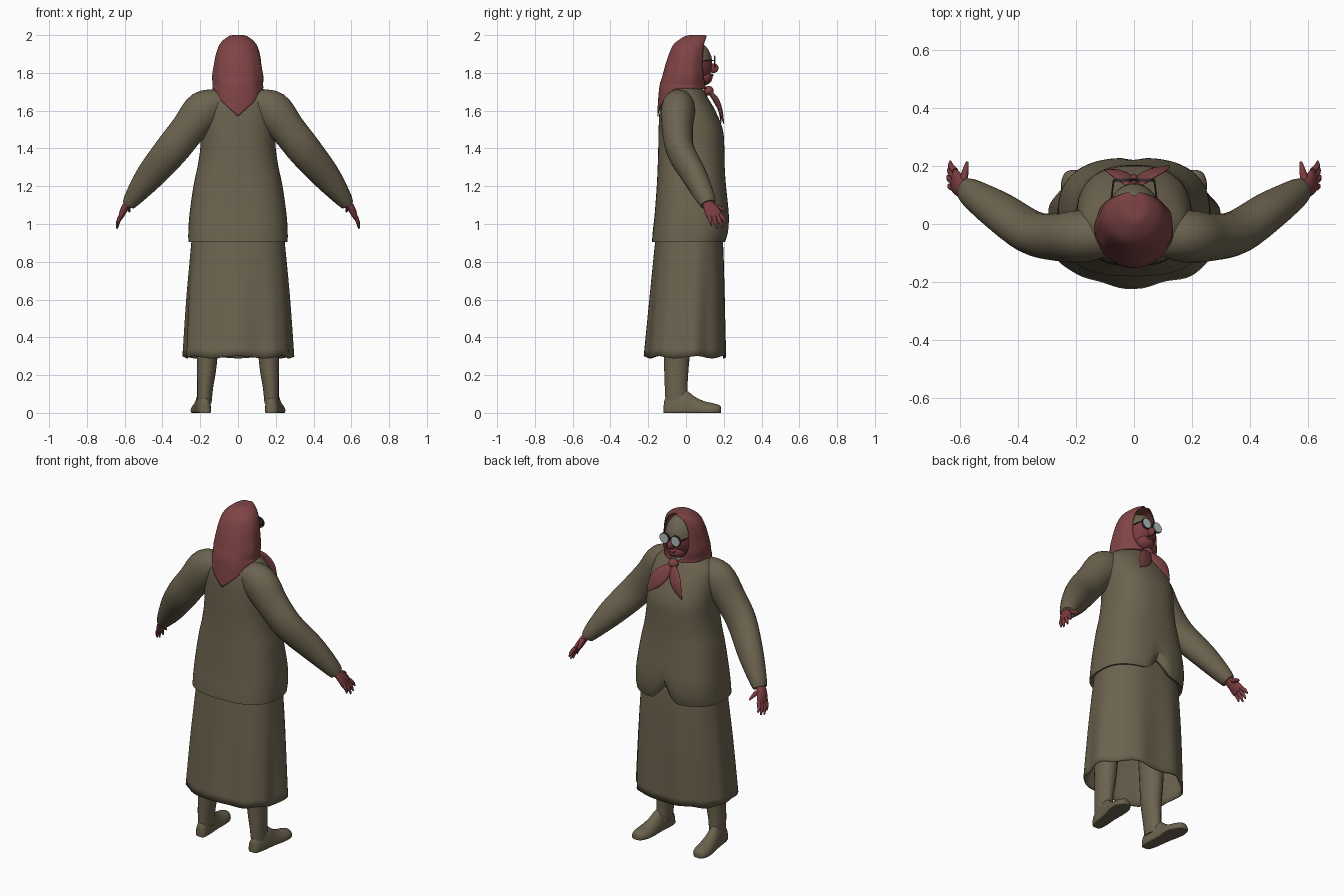
import bpy, bmesh, math
from mathutils import Vector

if "Cube" in bpy.data.objects:
    bpy.data.objects.remove(bpy.data.objects["Cube"])

def material(name, rgb):
    m = bpy.data.materials.new(name)
    m.diffuse_color = (*rgb, 1)
    m.use_nodes = True
    m.node_tree.nodes["Principled BSDF"].inputs["Base Color"].default_value = m.diffuse_color
    return m

CLOTH = material("olive cloth", (0.150, 0.125, 0.078))
SCARF = material("red scarf", (0.215, 0.058, 0.060))
SKIN = material("reddish skin", (0.200, 0.045, 0.052))
FRAME = material("dark frame", (0.03, 0.028, 0.024))
LENS = material("pale lens", (0.45, 0.52, 0.52))

def finish(name, bm, mat, angle=50):
    bmesh.ops.recalc_face_normals(bm, faces=bm.faces[:])
    me = bpy.data.meshes.new(name)
    bm.to_mesh(me)
    bm.free()
    me.materials.append(mat)
    ob = bpy.data.objects.new(name, me)
    bpy.context.collection.objects.link(ob)
    bpy.ops.object.select_all(action='DESELECT')
    ob.select_set(True)
    bpy.context.view_layer.objects.active = ob
    bpy.ops.object.shade_smooth_by_angle(angle=math.radians(angle))
    return ob

def spline(rows, n=4):
    """Catmull-Rom interpolation of rows of numbers."""
    out = []
    for i in range(len(rows) - 1):
        p0, p1, p2 = rows[max(i - 1, 0)], rows[i], rows[i + 1]
        p3 = rows[min(i + 2, len(rows) - 1)]
        for k in range(n):
            t = k / n
            out.append([0.5 * (2 * b + (c - a) * t + (2 * a - 5 * b + 4 * c - d) * t * t
                               + (3 * b - a - 3 * c + d) * t ** 3)
                        for a, b, c, d in zip(p0, p1, p2, p3)])
    return out + [list(rows[-1])]

def loft(name, rings, mat, closed=True, caps=(True, True), angle=50):
    bm = bmesh.new()
    vs = [[bm.verts.new(p) for p in r] for r in rings]
    n = len(rings[0])
    for a, b in zip(vs, vs[1:]):
        for i in range(n if closed else n - 1):
            j = (i + 1) % n
            bm.faces.new((a[i], a[j], b[j], b[i]))
    if caps[0]:
        bm.faces.new(vs[0])
    if caps[1]:
        bm.faces.new(vs[-1])
    return finish(name, bm, mat, angle)

def oval(z, rx, yb, yf, p=2.0, n=64):
    """Horizontal superellipse between yb and yf."""
    c, ry, out = (yb + yf) / 2, (yf - yb) / 2, []
    for i in range(n):
        a = math.tau * i / n
        ca, sa = math.cos(a), math.sin(a)
        out.append(Vector((math.copysign(rx * abs(ca) ** (2 / p), ca),
                           c + math.copysign(ry * abs(sa) ** (2 / p), sa), z)))
    return out

def sweep(name, path, mat, n=20, steps=4):
    """Tube through rows (x, y, z, thin radius, wide radius)."""
    rows = spline(path, steps)
    pts = [Vector(r[:3]) for r in rows]
    rings = []
    for i, r in enumerate(rows):
        t = (pts[min(i + 1, len(pts) - 1)] - pts[max(i - 1, 0)]).normalized()
        u = t.cross(Vector((0, 1, 0))).normalized()
        v = t.cross(u)
        rings.append([pts[i] + u * r[3] * math.cos(math.tau * k / n)
                      + v * r[4] * math.sin(math.tau * k / n) for k in range(n)])
    return loft(name, rings, mat)

def ball(name, c, s, mat):
    bm = bmesh.new()
    bmesh.ops.create_uvsphere(bm, u_segments=32, v_segments=20, radius=1)
    for v in bm.verts:
        v.co = Vector([c[i] + s[i] * v.co[i] for i in range(3)])
    return finish(name, bm, mat)

# Jacket: hem turns in to the skirt, two front lobes with a notch between
body = [(.915, .235, -.15, .19, 2.5), (.905, .263, -.18, .212, 2.6), (.96, .263, -.176, .226, 2.6),
        (1.05, .257, -.166, .227, 2.6), (1.2, .236, -.155, .212, 2.5), (1.3, .215, -.15, .205, 2.4),
        (1.4, .2, -.147, .203, 2.4), (1.5, .198, -.145, .195, 2.4), (1.6, .195, -.14, .155, 2.3),
        (1.67, .18, -.125, .115, 2.2), (1.715, .135, -.105, .09, 2), (1.74, .07, -.06, .065, 2)]
rings = [oval(*body[0])] + [oval(*r) for r in spline(body[1:], 4)]
for r in rings:
    for p in r:
        low = max(0, min(1, (1.12 - p.z) / .2))
        if p.y > 0:
            p.z += .085 * low * math.exp(-(p.x / .045) ** 2)
            p.y -= .02 * low * math.exp(-(p.x / .025) ** 2)
loft("jacket", rings, CLOTH, caps=(False, True))

# Skirt with folds deepening to the hem
rings = []
for z, rx, yb, yf in spline([(.98, .24, -.155, .19), (.85, .252, -.168, .2), (.6, .272, -.19, .207),
                             (.295, .288, -.215, .212)], 5):
    k = (.98 - z) / .68
    ring = oval(z, rx, yb, yf, 2.4, 96)
    for i, p in enumerate(ring):
        a = math.tau * i / 96
        f = 1 + .028 * k * math.sin(7 * a + .4) + .015 * k * math.sin(11 * a)
        p.x, p.y = p.x * f, p.y * f
        p.z += .006 * k ** 4 * math.sin(7 * a)
    rings.append(ring)
skirt = loft("skirt", rings, CLOTH, caps=(False, False))
skirt.modifiers.new("thickness", 'SOLIDIFY').thickness = .008

# Headscarf hood: C-shaped arcs open at the face, with a pointed tail behind
hood = [(2.0, .018, .03, .1, .006, 0), (1.994, .05, -.005, .115, .022, 0), (1.955, .095, -.062, .118, .062, 0),
        (1.9, .116, -.09, .117, .078, 0), (1.84, .126, -.11, .115, .082, 0),
        (1.78, .135, -.126, .112, .074, 0), (1.735, .132, -.14, .108, .04, 0),
        (1.735, .134, -.148, .108, .025, .5), (1.735, .132, -.152, .11, .012, 1)]
rings = []
for z, rx, yb, yf, w, k in spline(hood, 4):
    A = math.pi - math.asin(max(.05, min(.95, w / rx)))
    ring = []
    for i in range(49):
        a = A * (i / 24 - 1)
        drop = .02 + .145 * max(0, 1 - abs(a) / 1.27)
        fold = 1 + .02 * math.sin(9 * a + 12 * z) * min(1, max(0, (1.93 - z) / .1))
        ring.append((rx * fold * math.sin(a), (yb + yf) / 2 - (yf - yb) / 2 * math.cos(a), z - k * drop))
    rings.append(ring)
scarf = loft("headscarf", rings, SCARF, closed=False, caps=(True, False))
scarf.modifiers.new("thickness", 'SOLIDIFY').thickness = .006

# Scarf knot and two tails
ball("scarf_knot", (0, .12, 1.705), (.03, .026, .026), SCARF)
sweep("scarf_tail_long", [(0, .125, 1.70, .014, .01), (.045, .165, 1.645, .042, .01),
                          (.085, .187, 1.59, .036, .008), (.122, .2, 1.53, .002, .002)], SCARF)
sweep("scarf_tail_short", [(0, .125, 1.70, .014, .01), (-.035, .16, 1.65, .038, .01),
                           (-.065, .18, 1.6, .032, .008), (-.1, .185, 1.535, .002, .002)], SCARF)

# Head: olive forehead, red lower face
head = ball("head", (0, .035, 1.85), (.092, .104, .122), SKIN)
head.data.materials.append(CLOTH)
for f in head.data.polygons:
    f.material_index = 1 if f.center.z > 1.875 else 0
ball("chin", (0, .088, 1.775), (.056, .052, .042), SKIN)
ball("nose", (0, .145, 1.825), (.016, .027, .026), SKIN)
ball("lips", (0, .135, 1.787), (.024, .011, .008), SKIN)
loft("neck", [oval(1.64, .065, -.05, .08, 2, 24), oval(1.8, .06, -.04, .08, 2, 24)], SKIN)

# Glasses
def disc(name, x, rows, mat):
    loft(name, [[(x + r * math.cos(math.tau * i / 24), y, 1.86 + r * math.sin(math.tau * i / 24))
                 for i in range(24)] for r, y in rows], mat)

for s, side in ((-1, "left"), (1, "right")):
    disc("lens_" + side, s * .038, [(.028, .15), (.028, .157)], LENS)
    disc("rim_" + side, s * .038, [(.032, .147), (.032, .154)], FRAME)
    sweep("temple_" + side, [(s * .07, .15, 1.865, .003, .003), (s * .08, .07, 1.866, .003, .003001)]
          , FRAME, 8, 1)
sweep("glasses_bridge", [(-.014, .153, 1.866, .003, .003), (.014, .153, 1.866, .003, .003)], FRAME, 8, 1)

# Arms, hands, legs and shoes on both sides
for s, side in ((-1, "left"), (1, "right")):
    def tube(name, path, mat, n=20):
        sweep(name + "_" + side, [(s * x, *rest) for x, *rest in path], mat, n)

    tube("sleeve", [(.08, -.035, 1.655, .06, .07), (.175, -.042, 1.605, .105, .09),
                    (.265, -.045, 1.5, .093, .082), (.355, -.028, 1.387, .09, .074),
                    (.465, .045, 1.255, .076, .066), (.55, .1, 1.145, .05, .052),
                    (.577, .117, 1.105, .036, .042)], CLOTH, 28)
    tube("palm", [(.57, .108, 1.125, .02, .026), (.596, .125, 1.09, .02, .034),
                  (.613, .145, 1.055, .017, .042), (.62, .153, 1.035, .011, .038)], SKIN)
    for k, (y0, tip) in enumerate([(.122, (.636, .135, .99)), (.143, (.641, .165, .976)),
                                   (.163, (.637, .193, .983)), (.182, (.632, .215, 1.005))]):
        base = (.615, y0, 1.05)
        mid = [(a + b) / 2 for a, b in zip(base, tip)]
        mid[0] += .006
        tube("finger_%d" % (k + 1), [(*base, .012, .012), (*mid, .0105, .0105), (*tip, .004, .004)], SKIN, 10)
    tube("thumb", [(.593, .125, 1.095, .014, .014), (.583, .17, 1.088, .013, .013),
                   (.574, .213, 1.066, .005, .005)], SKIN, 10)

    # Leg
    rows = [(.7, .15, .07, -.12, .05), (.4, .162, .06, -.12, .03), (.25, .165, .052, -.116, .015),
            (.13, .174, .042, -.112, .008), (.05, .178, .038, -.108, .015)]
    rings = []
    for z, cx, rx, yb, yf in spline(rows, 4):
        rings.append([p + Vector((s * cx, 0, 0)) for p in oval(z, rx, yb, yf, 2, 24)])
    loft("leg_" + side, rings, CLOTH)

    # Shoe: flat-bottomed sections from heel to toe, turned out slightly
    rows = [(-.118, .012, .04), (-.108, .03, .08), (-.06, .039, .11), (0, .041, .118), (.04, .044, .09),
            (.09, .05, .064), (.14, .049, .052), (.175, .034, .042), (.186, .01, .03)]
    rings = []
    for y, w, h in spline(rows, 3):
        cx = .176 + (y + .118) * .1
        ring = []
        for i in range(24):
            a = math.tau * i / 24
            z = h * math.sin(a) if math.sin(a) > 0 else 0
            ring.append((s * (cx + w * math.cos(a)), y, .012 + z * (1 - .012 / h) if math.sin(a) >= 0
                         else .012 * (1 - min(1, -3 * math.sin(a)))))
        rings.append(ring)
    loft("shoe_" + side, rings, CLOTH)
